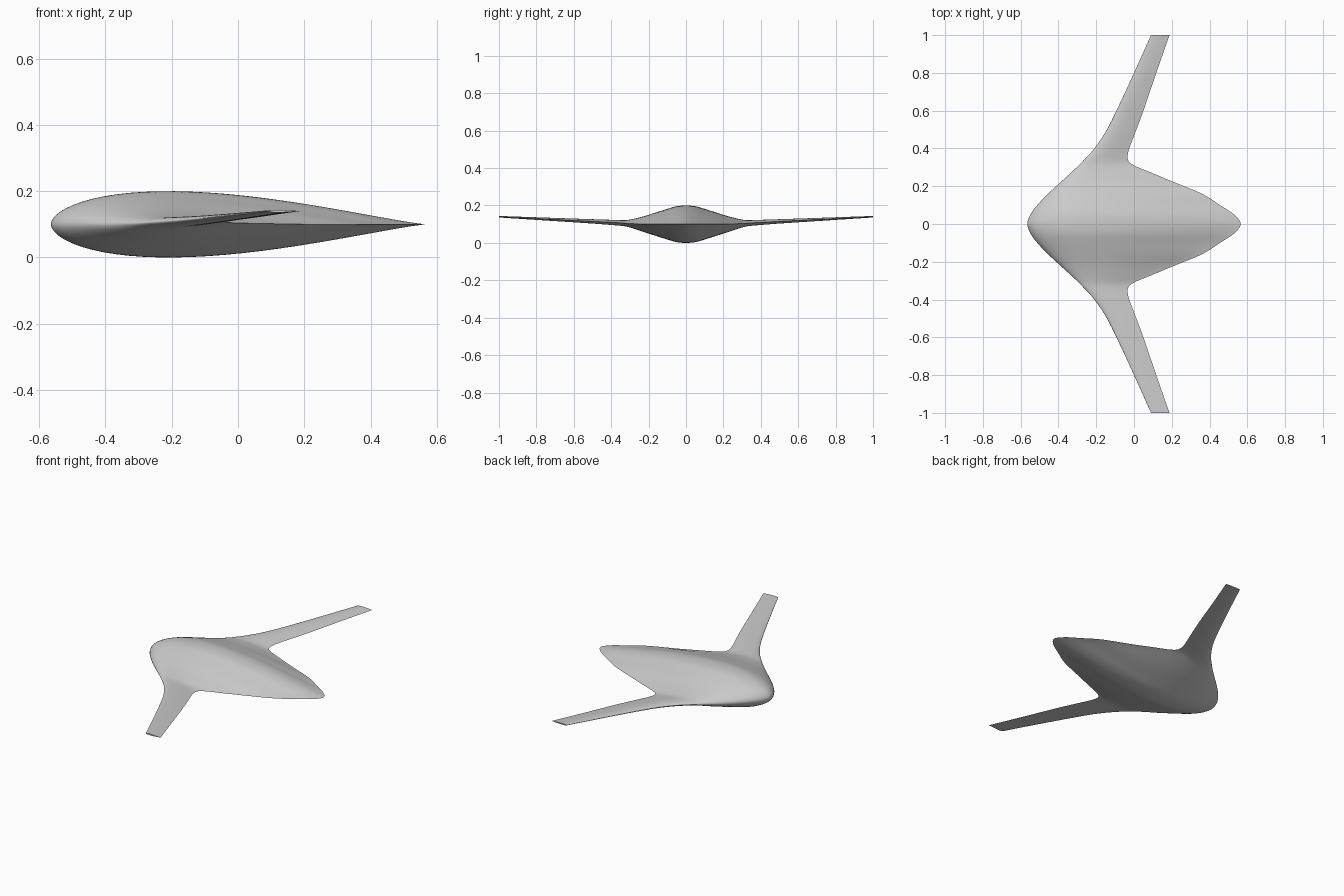
import bpy
import bmesh

cube = bpy.data.objects.get("Cube")
if cube:
    bpy.data.objects.remove(cube)

# Single grey skin
skin = bpy.data.materials.new("light_grey")
skin.use_nodes = True
grey = (0.6, 0.6, 0.6, 1)
skin.diffuse_color = grey
skin.node_tree.nodes["Principled BSDF"].inputs["Base Color"].default_value = grey

# Span stations: y, leading x, trailing x, centre z, half thickness
STATIONS = [
    (0.00, -0.565, 0.565, 0.10, 0.100),
    (0.05, -0.548, 0.530, 0.10, 0.096),
    (0.10, -0.512, 0.455, 0.10, 0.082),
    (0.16, -0.455, 0.360, 0.10, 0.063),
    (0.22, -0.390, 0.215, 0.10, 0.044),
    (0.27, -0.335, 0.095, 0.102, 0.029),
    (0.31, -0.293, 0.000, 0.104, 0.019),
    (0.34, -0.264, -0.032, 0.106, 0.0155),
    (0.39, -0.218, -0.028, 0.109, 0.014),
    (0.48, -0.155, 0.005, 0.114, 0.012),
    (0.60, -0.093, 0.050, 0.120, 0.010),
    (0.80, 0.000, 0.118, 0.130, 0.007),
    (1.00, 0.090, 0.188, 0.140, 0.004),
]
STEPS = 5
CHORD = 28


def smooth_stations(rows):
    """Catmull-Rom interpolation, reflected about the centre line."""
    first = (-rows[1][0],) + rows[1][1:]
    last = tuple(2 * a - b for a, b in zip(rows[-1], rows[-2]))
    pts = [first] + rows + [last]
    out = []
    for p, q, r, s in zip(pts, pts[1:], pts[2:], pts[3:]):
        for k in range(STEPS):
            t = k / STEPS
            out.append([b + t / 2 * (c - a + t * (2 * a - 5 * b + 4 * c - d
                        + t * (3 * (b - c) + d - a)))
                        for a, b, c, d in zip(p, q, r, s)])
    return out + [list(rows[-1])]


def thickness(t):
    """Airfoil with a round nose and a fine tail, peak of one."""
    return t ** 0.55 * (1 - t) ** 1.2 / 0.3365


def section(y, lead, trail, z, half):
    ts = [(k / CHORD) ** 2 * (2 - (k / CHORD)) for k in range(CHORD + 1)]
    upper = [(t, thickness(t)) for t in ts]
    lower = [(t, -h) for t, h in reversed(upper[1:-1])]
    return [(lead + t * (trail - lead), y, z + h * half) for t, h in upper + lower]


# Blended body and wing: loft one half, then mirror it
bm = bmesh.new()
rings = [[bm.verts.new(p) for p in section(*row)] for row in smooth_stations(STATIONS)]
for a, b in zip(rings, rings[1:]):
    for i in range(len(a)):
        j = (i + 1) % len(a)
        bm.faces.new((a[i], a[j], b[j], b[i]))
bm.faces.new(rings[-1])
bmesh.ops.recalc_face_normals(bm, faces=bm.faces)
# The half is open at the centre, so check that the top points up
top = max(bm.faces, key=lambda f: f.calc_center_median().z)
if top.normal.z < 0:
    bmesh.ops.reverse_faces(bm, faces=bm.faces)

mesh = bpy.data.meshes.new("blended_wing_body")
bm.to_mesh(mesh)
bm.free()
mesh.materials.append(skin)
body = bpy.data.objects.new("blended_wing_body", mesh)
bpy.context.collection.objects.link(body)

mirror = body.modifiers.new("mirror", 'MIRROR')
mirror.use_axis = (False, True, False)
mirror.merge_threshold = 0.0005

bpy.context.view_layer.objects.active = body
body.select_set(True)
bpy.ops.object.shade_smooth_by_angle(angle=0.8)
